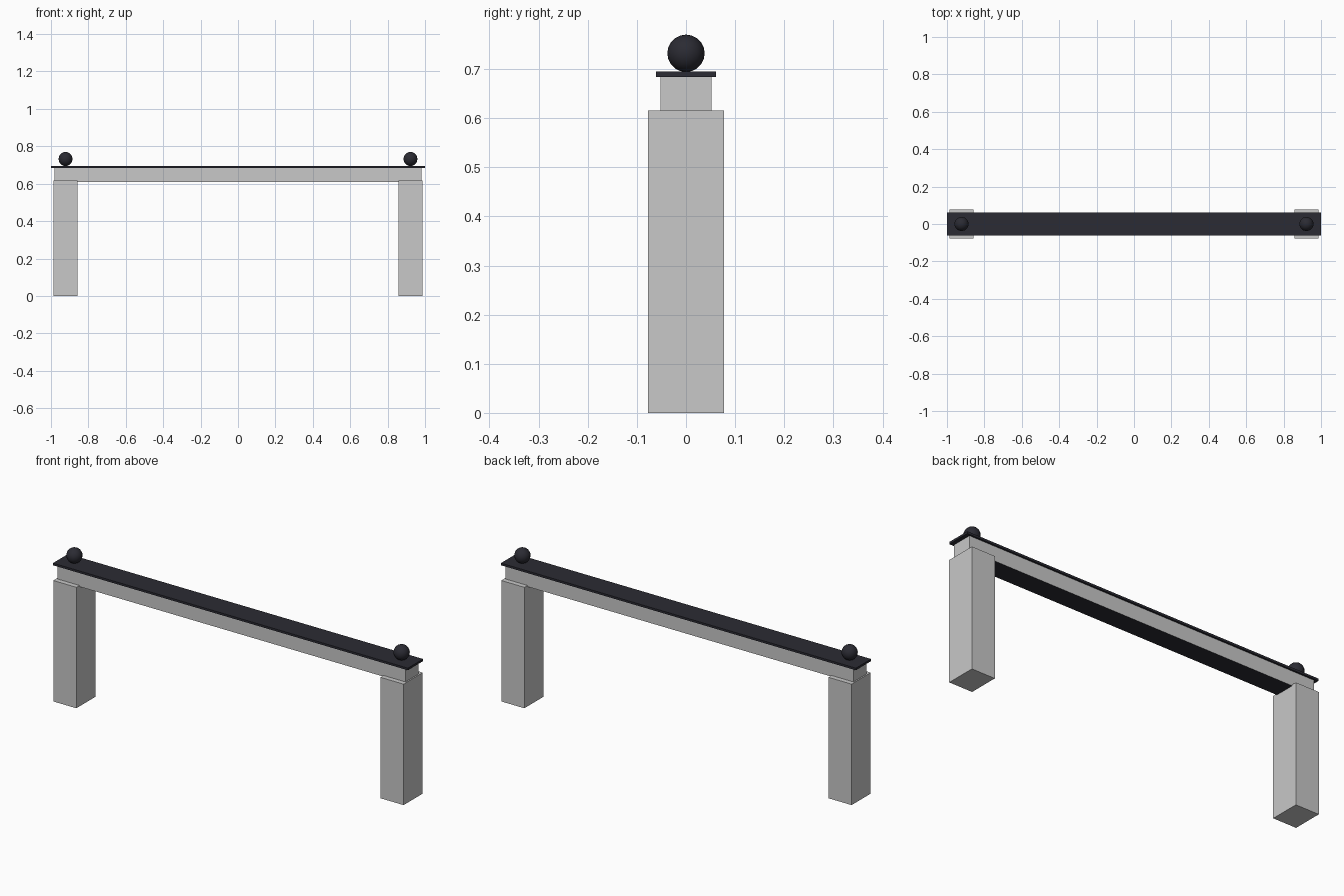
import bpy, bmesh
from mathutils import Matrix

if "Cube" in bpy.data.objects:
    bpy.data.objects.remove(bpy.data.objects["Cube"])


def material(name, rgb):
    m = bpy.data.materials.new(name)
    m.diffuse_color = (*rgb, 1)
    m.use_nodes = True
    m.node_tree.nodes["Principled BSDF"].inputs["Base Color"].default_value = m.diffuse_color
    return m


stone = material("light grey stone", (0.58, 0.58, 0.58))
dark = material("dark slate", (0.024, 0.024, 0.033))


def make(name, bm, *mats):
    me = bpy.data.meshes.new(name)
    bm.to_mesh(me)
    bm.free()
    for m in mats:
        me.materials.append(m)
    ob = bpy.data.objects.new(name, me)
    bpy.context.collection.objects.link(ob)
    return ob


def box(name, x, half_x, half_y, z0, z1, *mats):
    bm = bmesh.new()
    bmesh.ops.create_cube(bm, size=1, matrix=Matrix.Translation((x, 0, (z0 + z1) / 2))
                          @ Matrix.Diagonal((2 * half_x, 2 * half_y, z1 - z0, 1)))
    bm.normal_update()
    # a second material goes on the underside
    if len(mats) > 1:
        for f in bm.faces:
            if f.normal.z < -0.5:
                f.material_index = 1
    return make(name, bm, *mats)


# Rail with dark underside, and the thin cap over it
box("rail", 0, 0.98, 0.052, 0.61, 0.684, stone, dark)
box("rail_cap", 0, 1.0, 0.061, 0.684, 0.695, dark)

# Posts and ball finials at both ends
for side, x in (("left", -0.922), ("right", 0.922)):
    box(side + "_post", x, 0.065, 0.077, 0, 0.616, stone)
    bm = bmesh.new()
    bmesh.ops.create_uvsphere(bm, u_segments=14, v_segments=10, radius=0.038,
                              matrix=Matrix.Translation((x, 0, 0.732)))
    for f in bm.faces:
        f.smooth = True
    make(side + "_ball", bm, dark)
